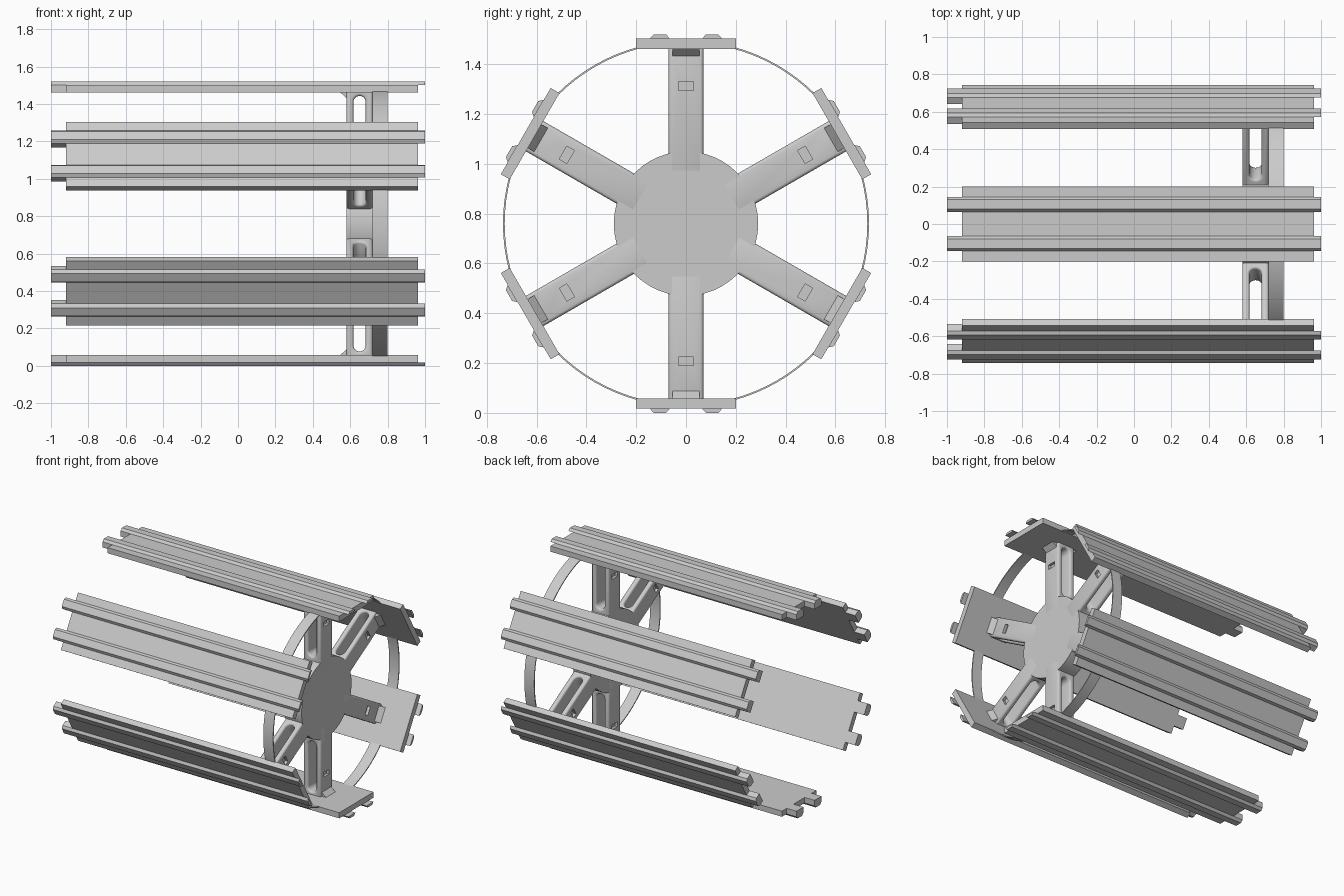
import bpy, bmesh, math
from mathutils import Matrix, Vector

cube = bpy.data.objects.get("Cube")
if cube:
    bpy.data.objects.remove(cube, do_unlink=True)

CENTRE = Vector((0, 0, 0.76))
HUB_X, HUB_W, HUB_R = 0.65, 0.14, 0.29

grey = bpy.data.materials.new("light grey")
grey.use_nodes = True
grey.diffuse_color = (0.6, 0.6, 0.6, 1)
grey.node_tree.nodes["Principled BSDF"].inputs["Base Color"].default_value = (0.6, 0.6, 0.6, 1)


def finish(name, bm):
    bmesh.ops.recalc_face_normals(bm, faces=bm.faces)
    mesh = bpy.data.meshes.new(name)
    bm.to_mesh(mesh)
    bm.free()
    mesh.materials.append(grey)
    ob = bpy.data.objects.new(name, mesh)
    bpy.context.collection.objects.link(ob)
    return ob


def prism(bm, outline, axis, start, end):
    """Extrude a 2D outline along x or y; the outline is (y, z) or (x, z)."""
    def place(a, b, t):
        return (t, a, b) if axis == "x" else (a, t, b)
    face = bm.faces.new([bm.verts.new(place(a, b, start)) for a, b in outline])
    new = bmesh.ops.extrude_face_region(bm, geom=[face])["geom"]
    shift = Vector(place(0, 0, end - start))
    bmesh.ops.translate(bm, vec=shift, verts=[g for g in new if isinstance(g, bmesh.types.BMVert)])


def rect(a0, a1, b0, b1):
    return [(a0, b0), (a1, b0), (a1, b1), (a0, b1)]


def smooth(ob):
    bpy.ops.object.select_all(action="DESELECT")
    ob.select_set(True)
    bpy.context.view_layer.objects.active = ob
    bpy.ops.object.shade_smooth_by_angle(angle=math.radians(35))


def cut(ob, cutter):
    mod = ob.modifiers.new("cut", "BOOLEAN")
    mod.object = cutter
    mod.solver = "EXACT"
    cutter.hide_render = True
    cutter.hide_set(True)


def bake(ob):
    """Turn the modifier stack into plain mesh data."""
    graph = bpy.context.evaluated_depsgraph_get()
    mesh = bpy.data.meshes.new_from_object(ob.evaluated_get(graph))
    ob.modifiers.clear()
    ob.data = mesh


# Paddle board with two ribs, end tabs on one side and rib tips on the other
bm = bmesh.new()
prism(bm, rect(-0.2, 0.2, 0.702, 0.743), "x", -0.92, 0.963)
for s in (-1, 1):
    rib = [(0.065, 0.743), (0.145, 0.743), (0.13, 0.76), (0.08, 0.76)]
    prism(bm, [(s * y, z) for y, z in rib], "x", -1, 1)
    prism(bm, [(s * y, z) for y, z in rect(0.065, 0.145, 0.702, 0.743)], "x", -1, -0.92)
board = finish("board_1", bm)

# Spoke with a long rounded slot and softened edges
bm = bmesh.new()
half = HUB_W / 2
prism(bm, rect(HUB_X - half, HUB_X + half, 0.2, 0.715), "y", -half, half)
spoke = finish("spoke_1", bm)

bm = bmesh.new()
r, low, high, n = 0.033, 0.345, 0.65, 14
arc = [math.pi * i / n for i in range(n + 1)]
slot = [(HUB_X + r * math.cos(a), high + r * math.sin(a)) for a in arc]
slot += [(HUB_X - r * math.cos(a), low - r * math.sin(a)) for a in arc]
prism(bm, slot, "y", -0.2, 0.2)
slot_cutter = finish("slot_cutter", bm)

# Shallow rectangular pockets on both faces of the spoke
bm = bmesh.new()
for s in (-1, 1):
    face_x = HUB_X + s * half
    prism(bm, rect(-0.03, 0.03, 0.535, 0.57), "x", face_x - 0.02, face_x + 0.02)
pocket_cutter = finish("pocket_cutter", bm)

cut(spoke, slot_cutter)
bevel = spoke.modifiers.new("soft edges", "BEVEL")
bevel.width = 0.013
bevel.segments = 3
bevel.limit_method = "ANGLE"
bevel.angle_limit = math.radians(40)
cut(spoke, pocket_cutter)
bake(spoke)
for helper in (slot_cutter, pocket_cutter):
    bpy.data.objects.remove(helper, do_unlink=True)
smooth(spoke)

# Triangular brackets where the spoke meets the board
bm = bmesh.new()
for s in (-1, 1):
    root = HUB_X + s * (half - 0.005)
    prism(bm, [(root, 0.668), (root, 0.704), (root + s * 0.041, 0.704)], "y", -0.055, 0.055)
bracket = finish("brackets_1", bm)

# Repeat the board, spoke and brackets six times round the axle
for part in (board, spoke, bracket):
    base = part.name[:-2]
    for k in range(6):
        ob = part if k == 0 else bpy.data.objects.new(f"{base}_{k + 1}", part.data)
        if k:
            bpy.context.collection.objects.link(ob)
        ob.matrix_world = Matrix.Translation(CENTRE) @ Matrix.Rotation(math.radians(60 * k), 4, "X")

# Hub disc
bm = bmesh.new()
bmesh.ops.create_cone(bm, cap_ends=True, segments=48, radius1=HUB_R, radius2=HUB_R, depth=HUB_W,
                      matrix=Matrix.Translation(CENTRE + Vector((HUB_X, 0, 0))) @ Matrix.Rotation(math.pi / 2, 4, "Y"))
smooth(finish("hub", bm))

# Thin hoop joining the boards
bm = bmesh.new()
profile = [bm.verts.new((x, 0, CENTRE.z + z)) for x, z in rect(0.72, 0.80, 0.728, 0.735)]
edges = [bm.edges.new((profile[i], profile[(i + 1) % 4])) for i in range(4)]
bmesh.ops.spin(bm, geom=profile + edges, cent=CENTRE, axis=(1, 0, 0), angle=2 * math.pi, steps=96)
bmesh.ops.remove_doubles(bm, verts=bm.verts, dist=0.0001)
smooth(finish("hoop", bm))
